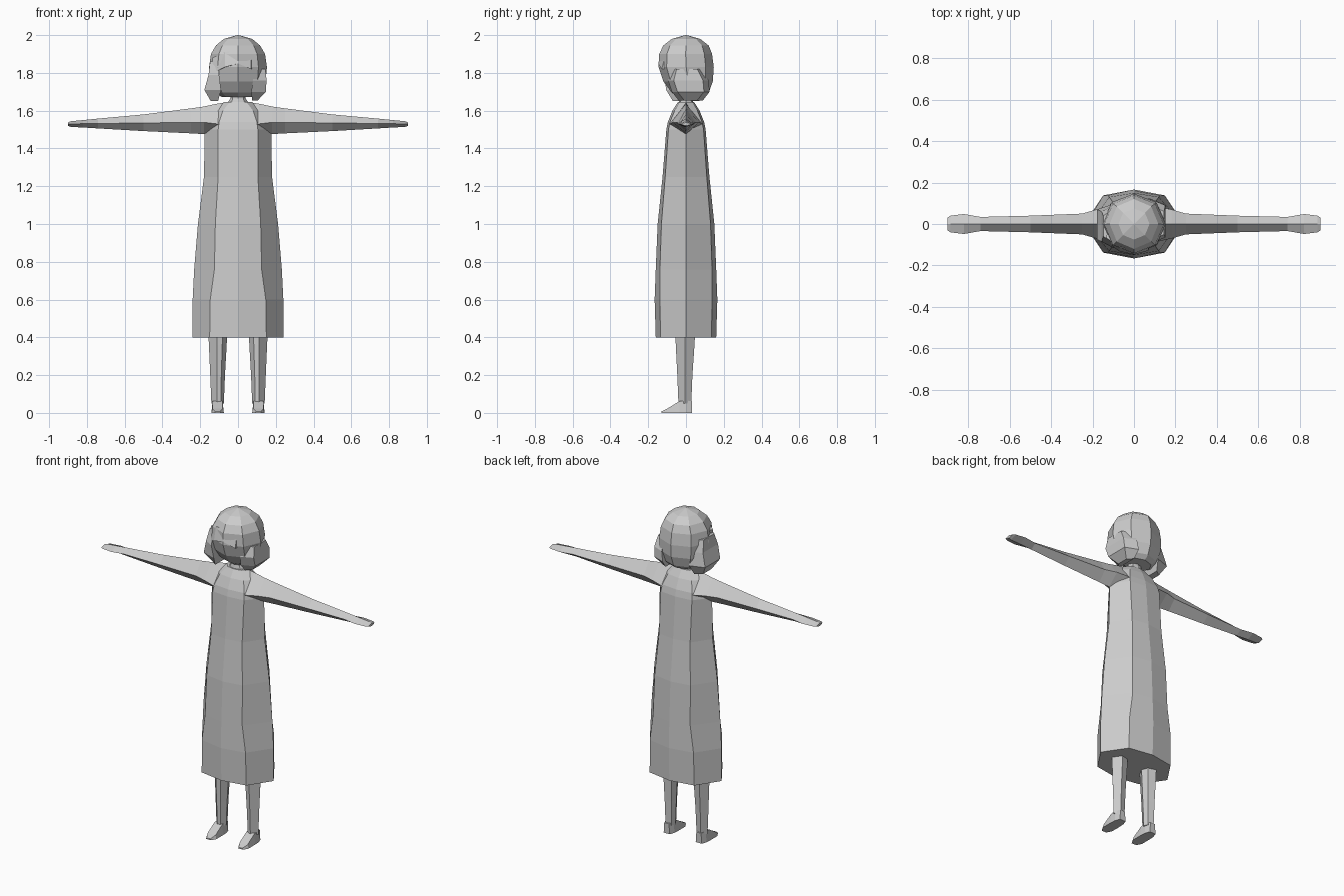
import bpy, bmesh, math


def loft(name, rings, mirror=False):
    """Skin a list of equal-length point rings, capping both ends."""
    bm = bmesh.new()
    vs = [[bm.verts.new(p) for p in r] for r in rings]
    n = len(rings[0])
    for a, b in zip(vs, vs[1:]):
        for i in range(n):
            j = (i + 1) % n
            bm.faces.new((a[i], a[j], b[j], b[i]))
    bm.faces.new(vs[0])
    bm.faces.new(vs[-1])
    bmesh.ops.recalc_face_normals(bm, faces=bm.faces)
    me = bpy.data.meshes.new(name)
    bm.to_mesh(me)
    bm.free()
    ob = bpy.data.objects.new(name, me)
    bpy.context.collection.objects.link(ob)
    if mirror:
        ob.modifiers.new("mirror", 'MIRROR').use_mirror_merge = False
    return ob


def dress_ring(z, side, cx, cy, y):
    """Eight-sided section: ridge at the sides, corners front and back."""
    return [(side, 0, z), (cx, cy, z), (0, y, z), (-cx, cy, z),
            (-side, 0, z), (-cx, -cy, z), (0, -y, z), (cx, -cy, z)]


# Dress, shoulders and neck
loft("dress", [dress_ring(*r) for r in [
    (0.40, 0.24, 0.15, 0.135, 0.160),
    (0.60, 0.24, 0.147, 0.138, 0.166),
    (0.76, 0.232, 0.125, 0.138, 0.160),
    (1.00, 0.212, 0.12, 0.130, 0.150),
    (1.25, 0.180, 0.105, 0.110, 0.124),
    (1.50, 0.176, 0.105, 0.093, 0.104),
    (1.54, 0.165, 0.10, 0.085, 0.096),
    (1.60, 0.13, 0.08, 0.060, 0.072),
    (1.645, 0.075, 0.045, 0.035, 0.043)]])
loft("neck", [dress_ring(*r) for r in [
    (1.62, 0.07, 0.042, 0.035, 0.043),
    (1.665, 0.04, 0.028, 0.025, 0.034),
    (1.74, 0.04, 0.028, 0.025, 0.034)]])

# Arms: diamond section (x, half depth, top, middle, bottom)
loft("arm", [[(x, 0, t), (x, -y, m), (x, 0, b), (x, y, m)]
             for x, y, t, m, b in [
    (0.06, 0.085, 1.645, 1.52, 1.48),
    (0.11, 0.085, 1.637, 1.53, 1.475),
    (0.18, 0.070, 1.622, 1.538, 1.476),
    (0.25, 0.050, 1.612, 1.538, 1.480),
    (0.50, 0.040, 1.580, 1.535, 1.492),
    (0.74, 0.034, 1.558, 1.532, 1.506),
    (0.82, 0.048, 1.550, 1.531, 1.511),
    (0.885, 0.040, 1.544, 1.530, 1.514),
    (0.90, 0.030, 1.538, 1.529, 1.520)]], mirror=True)


# Legs: six-sided section (z, centre x, half width, front, back)
loft("leg", [[(c + w, (f + b) / 2, z), (c + w * .3, b, z), (c - w * .7, b * .7, z),
              (c - w, (f + b) / 2, z), (c - w * .5, f * .9, z), (c + w * .1, f, z)]
             for z, c, w, f, b in [
    (0.42, 0.107, 0.050, -0.056, 0.048),
    (0.36, 0.107, 0.047, -0.054, 0.045),
    (0.20, 0.108, 0.039, -0.046, 0.034),
    (0.05, 0.108, 0.033, -0.040, 0.028)]], mirror=True)

# Feet: rings running from heel to toe (y, half width, height)
loft("foot", [[(0.108 - w, y, 0), (0.108 + w, y, 0),
               (0.108 + w * .8, y, h), (0.108 - w * .8, y, h)]
              for y, w, h in [
    (0.032, 0.020, 0.062), (0.0, 0.031, 0.066), (-0.035, 0.033, 0.062),
    (-0.10, 0.033, 0.022), (-0.13, 0.016, 0.008)]], mirror=True)


# Head with bobbed hair: octagonal rings (z, half width, front y, back y)
def head_ring(z, w, f, b):
    mid, d = (f + b) / 2, (b - f) / 2
    return [(w * math.sin(k * math.pi / 4), mid + d * math.cos(k * math.pi / 4), z)
            for k in range(8)]


loft("head", [head_ring(*r) for r in [
    (1.672, 0.085, -0.04, 0.095),
    (1.695, 0.120, -0.075, 0.120),
    (1.755, 0.146, -0.120, 0.142),
    (1.83, 0.153, -0.145, 0.147),
    (1.90, 0.143, -0.142, 0.138),
    (1.945, 0.117, -0.120, 0.120),
    (1.98, 0.075, -0.075, 0.075),
    (2.0, 0.004, -0.004, 0.004)]])


# Hanging locks: rectangular sections (z, x inner, x outer, front y, back y)
def lock(name, rows):
    loft(name, [[(a, f, z), (b, f + .03, z), (b, k - .03, z), (a, k, z)]
                for z, a, b, f, k in rows])


lock("left_lock", [
    (1.86, -0.10, -0.148, -0.09, 0.07), (1.79, -0.10, -0.156, -0.115, 0.09),
    (1.71, -0.09, -0.178, -0.105, 0.10), (1.652, -0.105, -0.145, -0.07, 0.07)])
lock("right_lock", [
    (1.82, 0.08, 0.145, -0.08, 0.09), (1.76, 0.08, 0.151, -0.095, 0.12),
    (1.70, 0.07, 0.147, -0.075, 0.125), (1.655, 0.075, 0.105, -0.04, 0.09)])

# Swept fringe across the forehead
loft("fringe", [[(x, y, z), (x + .01, y + .05, z), (x + .01, y + .05, t), (x, y + .02, t)]
                for x, y, z, t in [
    (-0.135, -0.085, 1.80, 1.88), (-0.07, -0.132, 1.83, 1.91),
    (0.0, -0.147, 1.85, 1.92), (0.07, -0.128, 1.82, 1.90)]])
